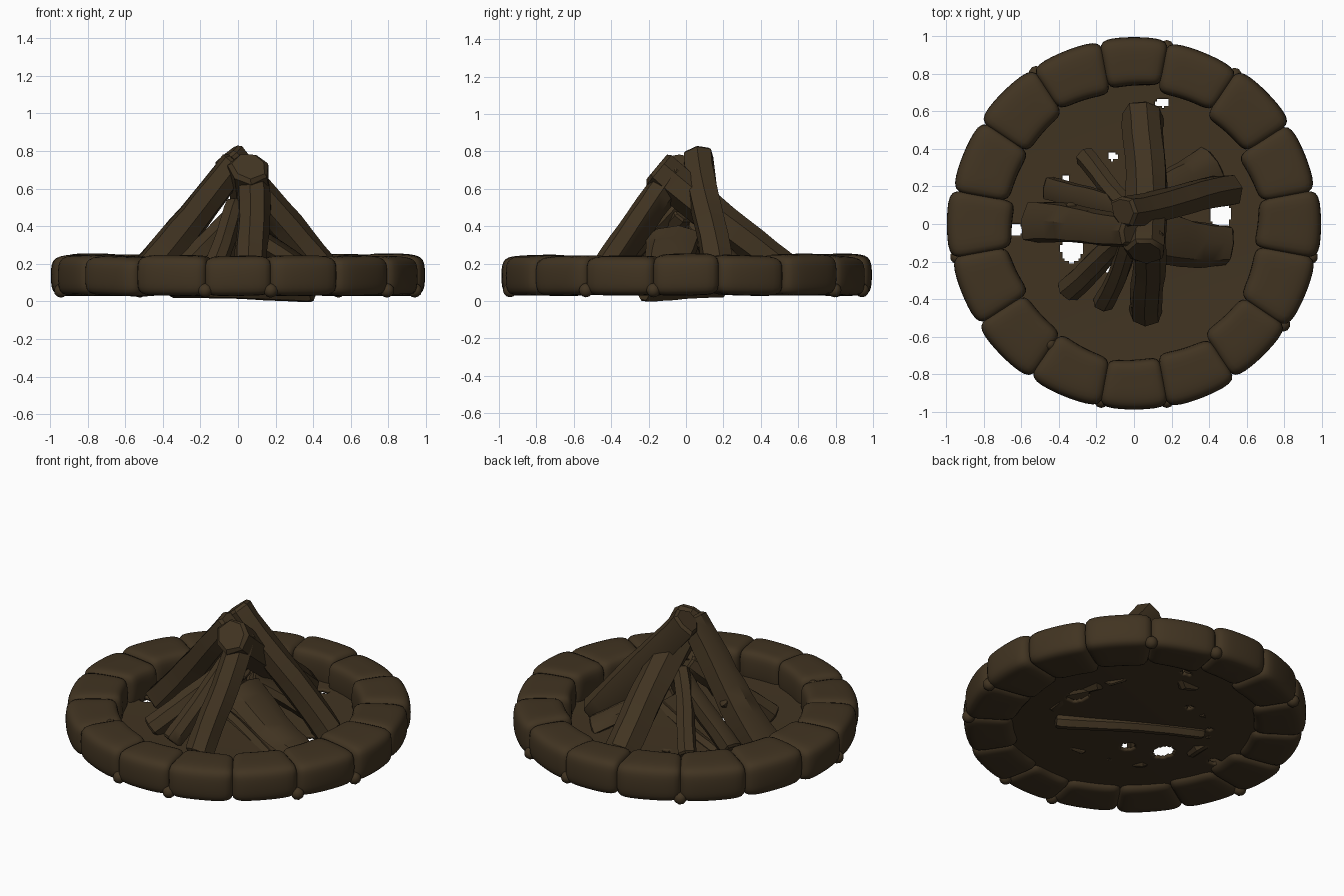
import bpy, bmesh, math, random
from mathutils import Vector

if "Cube" in bpy.data.objects:
    bpy.data.objects.remove(bpy.data.objects["Cube"])

random.seed(4)

brown = bpy.data.materials.new("dark_brown")
brown.diffuse_color = (0.053, 0.034, 0.0155, 1)
brown.use_nodes = True
brown.node_tree.nodes["Principled BSDF"].inputs["Base Color"].default_value = brown.diffuse_color


def finish(bm, name, angle=40):
    bmesh.ops.recalc_face_normals(bm, faces=bm.faces)
    me = bpy.data.meshes.new(name)
    bm.to_mesh(me)
    bm.free()
    me.materials.append(brown)
    ob = bpy.data.objects.new(name, me)
    bpy.context.collection.objects.link(ob)
    bpy.ops.object.select_all(action='DESELECT')
    ob.select_set(True)
    bpy.context.view_layer.objects.active = ob
    bpy.ops.object.shade_smooth_by_angle(angle=math.radians(angle))
    return ob


def superbox(p, n):
    """Push a point of a 2-unit cube onto a rounded box."""
    k = sum(abs(c) ** n for c in p) ** (1 / n)
    return p / k


def stone(name, a0, a1):
    """Rounded wedge stone filling the ring between two angles."""
    bm = bmesh.new()
    bmesh.ops.create_cube(bm, size=2)
    bmesh.ops.subdivide_edges(bm, edges=bm.edges[:], cuts=9, use_grid_fill=True)
    mid, half = (a0 + a1) / 2, (a1 - a0) / 2 * 1.03
    inner = 0.695 + 0.045 * abs(math.sin(mid)) - 0.03 * abs(math.cos(mid)) + random.uniform(-0.01, 0.01)
    outer = random.uniform(0.968, 0.985)
    top = random.uniform(0.24, 0.255)
    tilt = random.uniform(-0.006, 0.006)
    skew = random.uniform(-0.015, 0.015)
    for v in bm.verts:
        p = superbox(v.co, 6.5)
        a = mid + half * p.x
        r = (inner + outer) / 2 + (outer - inner) / 2 * p.y
        # bulge in the middle of the outer and inner faces
        r += 0.012 * (1 - p.z * p.z) * p.y
        r += skew * p.x * max(0, -p.y)
        z = 0.03 + (top - 0.03) * (p.z + 1) / 2 + tilt * p.x
        if p.z > 0:
            z -= 0.012 * p.z * max(0, p.y) ** 2
        v.co = (r * math.cos(a), r * math.sin(a), z)
    finish(bm, name, 50)


def pebble(name, a, r, z, s):
    bm = bmesh.new()
    bmesh.ops.create_icosphere(bm, subdivisions=2, radius=s)
    for v in bm.verts:
        v.co = v.co + Vector((r * math.cos(a), r * math.sin(a), z))
    finish(bm, name, 60)


def log(name, p0, p1, r0, r1, flat=1.0, sides=7, rings=9, bend=0.012):
    """Irregular faceted branch from p0 to p1; flat squashes its thickness."""
    p0, p1 = Vector(p0), Vector(p1)
    axis = (p1 - p0).normalized()
    side = axis.cross(Vector((0, 0, 1))).normalized()
    up = side.cross(axis)
    prof = [random.uniform(0.9, 1.12) for _ in range(sides)]
    turn = random.uniform(-0.3, 0.3)
    ph = random.uniform(0, 6)
    bm = bmesh.new()
    loops = []
    stations = [0, 0.02] + [i / rings for i in range(1, rings)] + [0.98, 1]
    for t in stations:
        c = p0.lerp(p1, t)
        c += side * bend * math.sin(t * 5 + ph) + up * bend * 0.5 * math.sin(t * 4 + ph)
        r = r0 + (r1 - r0) * t
        if t in (0, 1):
            r *= 0.82
        ring = []
        for j in range(sides):
            a = math.tau * j / sides + turn * t + ph
            q = r * prof[j] * random.uniform(0.96, 1.04)
            ring.append(bm.verts.new(c + side * q * math.cos(a) + up * q * flat * math.sin(a)))
        loops.append(ring)
    for lo, hi in zip(loops, loops[1:]):
        for j in range(sides):
            k = (j + 1) % sides
            bm.faces.new((lo[j], lo[k], hi[k], hi[j]))
    bm.faces.new(loops[0][::-1])
    bm.faces.new(loops[-1])
    finish(bm, name, 35)


# Ring of sixteen stones
cuts = [math.radians(90 * q + d) for q in range(4) for d in (10.5, 33, 56, 79.5)]
for i, a in enumerate(cuts):
    b = cuts[(i + 1) % 16] + (math.tau if i == 15 else 0)
    stone(f"ring_stone_{i + 1}", a, b)

# Small pebbles wedged in the joints
for i, a in enumerate(cuts):
    if i in (2, 3, 5, 8, 11, 12, 14, 15):
        pebble(f"outer_pebble_{i + 1}", a, 0.957, 0.058, 0.038)
pebble("inner_pebble", math.radians(235), 0.78, 0.2, 0.035)

# Thin ash floor with gaps beside the logs: x, y, half width, half depth
holes = [(-0.63, -0.03, 0.04, 0.035), (0.46, 0.05, 0.055, 0.08),
         (0.15, 0.645, 0.038, 0.024), (-0.33, -0.13, 0.06, 0.075),
         (-0.13, -0.21, 0.04, 0.05), (-0.365, 0.24, 0.02, 0.02),
         (-0.115, 0.36, 0.025, 0.022)]
bm = bmesh.new()
N = 130
s = 1.6 / N
for i in range(N):
    for j in range(N):
        x0, y0 = -0.8 + s * i, -0.8 + s * j
        cx, cy = x0 + s / 2, y0 + s / 2
        if math.hypot(cx, cy) > 0.79:
            continue
        if any(((cx - h[0]) / h[2]) ** 2 + ((cy - h[1]) / h[3]) ** 2 < 1 for h in holes):
            continue
        bm.faces.new([bm.verts.new((x, y, 0.075 + 0.02 * math.hypot(x, y) ** 2))
                      for x, y in ((x0, y0), (x0 + s, y0), (x0 + s, y0 + s), (x0, y0 + s))])
bmesh.ops.remove_doubles(bm, verts=bm.verts, dist=0.001)
floor = finish(bm, "ash_floor", 40)
mod = floor.modifiers.new("thickness", 'SOLIDIFY')
mod.thickness = 0.02

# Four big logs leaning together
log("back_log", (0.06, 0.60, 0.10), (0.065, -0.15, 0.725), 0.105, 0.105)
log("right_log", (0.51, 0.175, 0.08), (-0.06, 0.075, 0.785), 0.092, 0.088)
log("left_log", (-0.53, 0.0, 0.085), (0.0, -0.03, 0.74), 0.115, 0.085)
log("front_log", (0.075, -0.49, 0.09), (0.07, -0.04, 0.70), 0.082, 0.08)
log("left_log_twig", (-0.37, 0.0, 0.26), (-0.33, 0.1, 0.35), 0.045, 0.03, bend=0.004)

# Smaller sticks inside the stack
sticks = [((-0.36, -0.35, 0.09), (0.0, -0.02, 0.48), 0.07, 0.06),
          ((-0.16, -0.43, 0.09), (0.0, -0.05, 0.52), 0.062, 0.055),
          ((-0.45, 0.20, 0.10), (0.0, 0.06, 0.42), 0.07, 0.06),
          ((-0.27, 0.36, 0.09), (0.0, 0.06, 0.46), 0.055, 0.05)]
for i, (a, b, r0, r1) in enumerate(sticks):
    log(f"small_stick_{i + 1}", a, b, r0, r1, bend=0.008)
log("flat_split_log_right", (0.51, -0.11, 0.085), (0.05, -0.07, 0.34), 0.10, 0.14, flat=0.5, bend=0.01)
log("flat_split_log_back", (0.42, 0.34, 0.085), (0.03, 0.08, 0.34), 0.10, 0.09, flat=0.5, bend=0.01)

# Half-buried branch under the floor
log("buried_branch", (0.40, -0.22, 0.046), (-0.36, 0.2, 0.06), 0.045, 0.04, bend=0.008)
